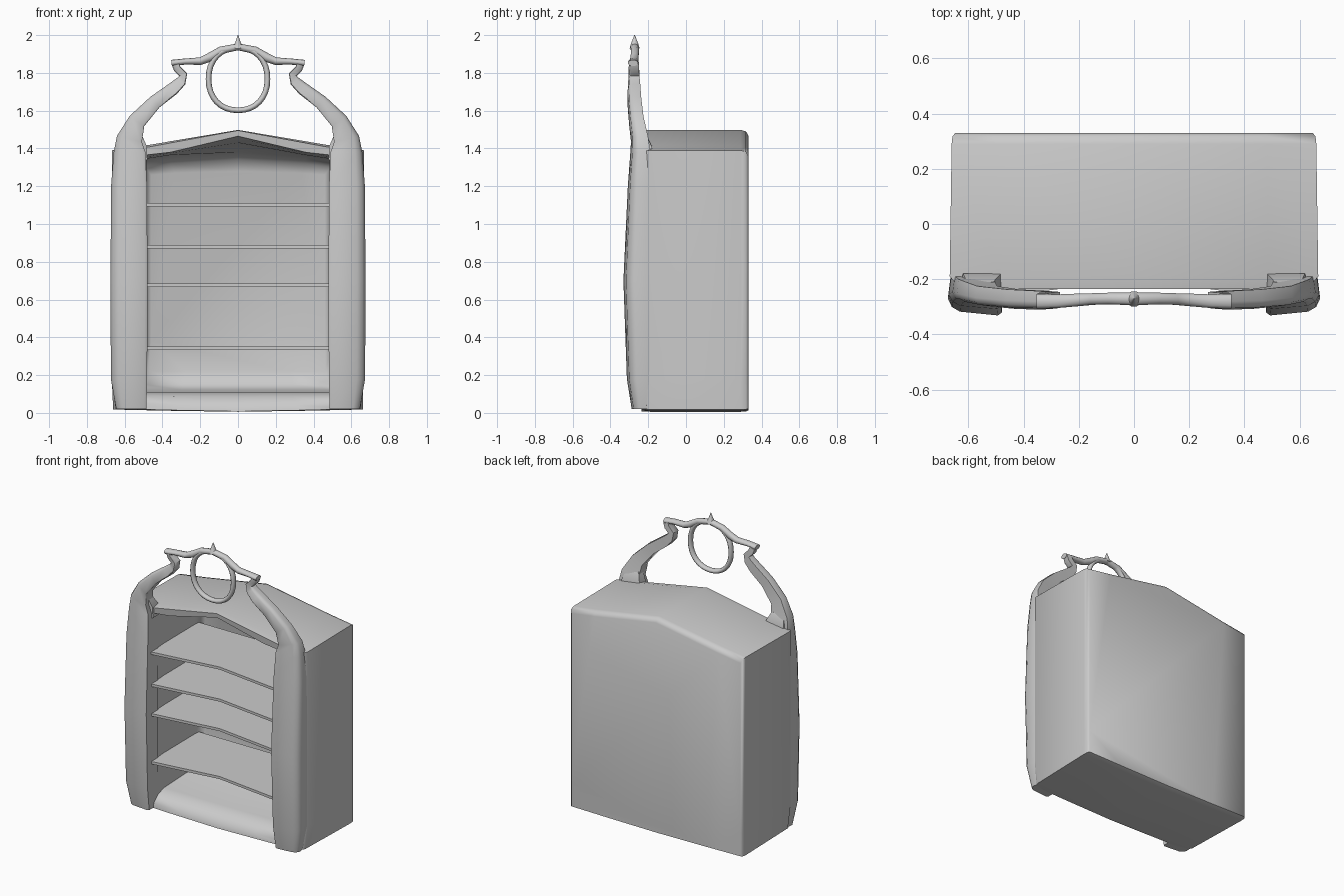
import bpy, bmesh, math
from mathutils import Vector


def make_object(name, rings, closed=False, cap=True, angle=50):
    """Skin a list of equal-length vertex rings into one object."""
    bm = bmesh.new()
    vs = [[bm.verts.new(p) for p in r] for r in rings]
    n = len(vs[0])
    for i in range(len(vs) if closed else len(vs) - 1):
        a, b = vs[i], vs[(i + 1) % len(vs)]
        for j in range(n):
            k = (j + 1) % n
            bm.faces.new((a[j], a[k], b[k], b[j]))
    if cap and not closed:
        bm.faces.new(vs[0])
        bm.faces.new(vs[-1])
    bmesh.ops.recalc_face_normals(bm, faces=bm.faces)
    me = bpy.data.meshes.new(name)
    bm.to_mesh(me)
    bm.free()
    ob = bpy.data.objects.new(name, me)
    bpy.context.collection.objects.link(ob)
    bpy.ops.object.select_all(action='DESELECT')
    ob.select_set(True)
    bpy.context.view_layer.objects.active = ob
    bpy.ops.object.shade_smooth_by_angle(angle=math.radians(angle))
    return ob


def sweep(name, stations, section, closed=False, mirror=False, upright=False):
    """Loft a section along stations (x, z, half width, y, half depth)."""
    rings, n = [], len(stations)
    for i, (x, z, hw, y, hd) in enumerate(stations):
        a = stations[(i - 1) % n if closed else max(i - 1, 0)]
        b = stations[(i + 1) % n if closed else min(i + 1, n - 1)]
        t = Vector((b[0] - a[0], b[1] - a[1])).normalized()
        if upright and i < 5:
            t = Vector((0, 1))
        rings.append([(x + t.y * hw * u, y + hd * v, z - t.x * hw * u) for u, v in section])
    ob = make_object(name, rings, closed)
    if mirror:
        m = ob.modifiers.new("mirror", 'MIRROR')
        m.use_axis = (True, False, False)
        m.merge_threshold = 0.0005
    return ob


def outline(y, w, peak, shoulder, eave, low, base, taper=1.0):
    """Gabled cabinet outline at depth y; taper narrows the foot."""
    half = [(w * 0.73, shoulder), (w, eave), (w, low + 0.16), (w * taper, low),
            (w * 0.6, (low + base) / 2)]
    pts = [(0, peak)] + half + [(0, base)] + [(-x, z) for x, z in reversed(half)]
    return [(x, y, z) for x, z in pts]


# Hollow cabinet: rounded back, outer walls, front rim, then the interior
make_object("cabinet_body", [
    outline(0.33, 0.648, 1.468, 1.385, 1.36, 0.022, 0.014),
    outline(0.318, 0.658, 1.49, 1.408, 1.382, 0.019, 0.008),
    outline(0.29, 0.661, 1.498, 1.416, 1.39, 0.018, 0.006),
    outline(-0.19, 0.668, 1.498, 1.416, 1.39, 0.018, 0.006, 0.97),
    outline(-0.235, 0.63, 1.495, 1.41, 1.385, 0.022, 0.008),
    outline(-0.23, 0.49, 1.465, 1.38, 1.365, 0.05, 0.035),
    outline(-0.19, 0.485, 1.455, 1.375, 1.355, 0.09, 0.085),
    outline(-0.11, 0.49, 1.43, 1.365, 1.345, 0.11, 0.11),
    outline(0.22, 0.492, 1.38, 1.355, 1.335, 0.12, 0.12),
    outline(0.285, 0.488, 1.34, 1.32, 1.30, 0.15, 0.15),
    outline(0.305, 0.46, 1.28, 1.27, 1.26, 0.22, 0.22),
], angle=62)

# Shelves with a front edge set back in the middle
for i, z in enumerate((0.343, 0.675, 0.88, 1.102)):
    plan = [(-0.495, -0.265), (0, -0.20), (0.495, -0.265), (0.495, 0.27), (-0.495, 0.27)]
    make_object(f"shelf_{i + 1}", [[(x, y, z + d) for x, y in plan] for d in (-0.009, 0.009)], angle=30)

# Front pillars running up into curved, tapering arms
post = [(-1, 1), (-1, -0.9), (-0.85, -1.05), (0.55, -0.85), (0.85, -0.6), (1, -0.15), (0.9, 1)]
sweep("pillar_and_arm", [
    (0.565, 0.02, 0.08, -0.235, 0.05),
    (0.577, 0.18, 0.096, -0.25, 0.06),
    (0.577, 0.70, 0.098, -0.26, 0.068),
    (0.577, 1.20, 0.095, -0.247, 0.058),
    (0.574, 1.38, 0.084, -0.24, 0.052),
    (0.575, 1.45, 0.068, -0.245, 0.044),
    (0.535, 1.545, 0.047, -0.262, 0.037),
    (0.440, 1.645, 0.037, -0.272, 0.035),
    (0.345, 1.715, 0.034, -0.275, 0.033),
    (0.302, 1.755, 0.028, -0.275, 0.030),
    (0.290, 1.790, 0.022, -0.275, 0.028),
    (0.322, 1.822, 0.020, -0.275, 0.027),
    (0.332, 1.850, 0.020, -0.275, 0.025),
], post, mirror=True, upright=True)

# Small foot where each arm meets the roof
sweep("arm_roof_joint", [
    (0.555, 1.34, 0.075, -0.215, 0.035),
    (0.555, 1.41, 0.072, -0.215, 0.035),
    (0.560, 1.47, 0.050, -0.235, 0.025),
], post, mirror=True)

tube = [(math.cos(a * math.pi / 5), math.sin(a * math.pi / 5)) for a in range(10)]

# Top rail from the arm tips up over the ring
sweep("top_rail", [
    (0.352, 1.852, 0.017, -0.28, 0.028),
    (0.280, 1.860, 0.016, -0.28, 0.026),
    (0.200, 1.862, 0.020, -0.275, 0.024),
    (0.150, 1.882, 0.024, -0.272, 0.022),
    (0.090, 1.920, 0.020, -0.270, 0.022),
    (0.000, 1.938, 0.018, -0.272, 0.024),
], tube, mirror=True)

# Hanging ring, slightly squared off
ring = []
for i in range(32):
    a = 2 * math.pi * i / 32
    c, s = math.cos(a), math.sin(a)
    ring.append((0.156 * math.copysign(abs(c) ** 0.92, c),
                 1.768 + 0.166 * math.copysign(abs(s) ** 0.92, s), 0.015, -0.272, 0.02))
sweep("top_ring", ring, tube, closed=True)

# Pointed finial
sweep("finial", [
    (0, 1.93, 0.032, -0.272, 0.028),
    (0, 1.955, 0.017, -0.272, 0.02),
    (0, 1.975, 0.010, -0.272, 0.012),
    (0, 2.00, 0.002, -0.272, 0.002),
], tube)
